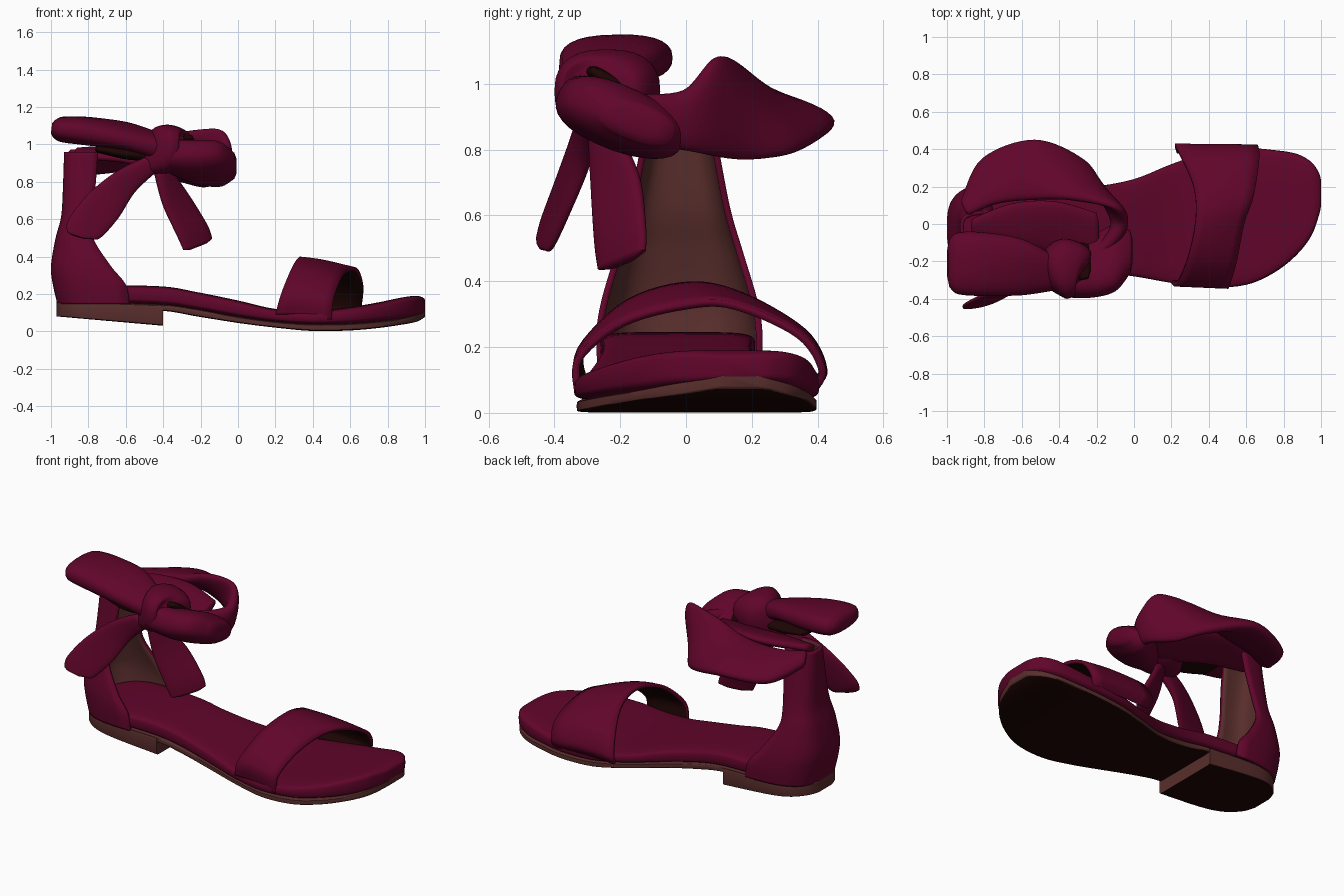
import bpy, bmesh, math
from mathutils import Vector


def material(name, rgb):
    m = bpy.data.materials.new(name)
    m.diffuse_color = (*rgb, 1)
    return m


BURGUNDY = material("burgundy leather", (0.118, 0.0015, 0.023))
BROWN = material("brown lining", (0.098, 0.027, 0.025))
DARK = material("dark sole", (0.012, 0.0015, 0.001))


def spline(pts, n):
    """Catmull-Rom through tuples of any length, n steps per span."""
    out = []
    for i in range(len(pts) - 1):
        p = [pts[max(i - 1, 0)], pts[i], pts[i + 1], pts[min(i + 2, len(pts) - 1)]]
        for k in range(n):
            t = k / n
            out.append(tuple(
                0.5 * (2 * b + (c - a) * t + (2 * a - 5 * b + 4 * c - d) * t * t
                       + (3 * b - a - 3 * c + d) * t ** 3) for a, b, c, d in zip(*p)))
    out.append(tuple(pts[-1]))
    return out


def power(v, e):
    return math.copysign(abs(v) ** e, v)


def skin(name, rows, mats, closed=True, angle=40, thickness=0):
    """Join rows of points into a surface; closed rows get end caps."""
    bm = bmesh.new()
    grid = [[bm.verts.new(p) for p in row] for row in rows]
    n = len(rows[0])
    for a, b in zip(grid, grid[1:]):
        for j in range(n if closed else n - 1):
            k = (j + 1) % n
            bm.faces.new((a[j], b[j], b[k], a[k]))
    if closed:
        bm.faces.new(grid[0])
        bm.faces.new(grid[-1])
        bmesh.ops.recalc_face_normals(bm, faces=bm.faces)
        bm.normal_update()
        if len(mats) > 1:  # underside takes the second colour
            for f in bm.faces:
                f.material_index = int(f.normal.z < -0.8)
    me = bpy.data.meshes.new(name)
    bm.to_mesh(me)
    bm.free()
    for m in mats:
        me.materials.append(m)
    ob = bpy.data.objects.new(name, me)
    bpy.context.collection.objects.link(ob)
    bpy.ops.object.select_all(action='DESELECT')
    ob.select_set(True)
    bpy.context.view_layer.objects.active = ob
    bpy.ops.object.shade_smooth_by_angle(angle=math.radians(angle))
    if thickness:
        s = ob.modifiers.new("lining", 'SOLIDIFY')
        s.thickness = thickness
        s.offset = -1
        s.material_offset = 1
    return ob


def ribbon(name, sections, mat=BURGUNDY):
    """Soft band: each section is centre xyz, half-width vector xyz, half-thickness."""
    s = spline(sections, 8)
    first, last = s[0], s[-1]
    s = [first[:3] + tuple(v * 0.6 for v in first[3:])] + s + \
        [last[:3] + tuple(v * 0.6 for v in last[3:])]
    rows = []
    for i, q in enumerate(s):
        c, w = Vector(q[:3]), Vector(q[3:6])
        tangent = Vector(s[min(i + 2, len(s) - 1)][:3]) - Vector(s[max(i - 2, 0)][:3])
        nrm = tangent.cross(w).normalized() * q[6]
        if i in (0, len(s) - 1):
            c += tangent.normalized() * (0.012 if i else -0.012)
        rows.append([c + w * power(math.cos(a), 0.8) + nrm * power(math.sin(a), 0.8)
                     for a in (math.tau * k / 28 for k in range(28))])
    return skin(name, rows, [mat], angle=60)


# Sole stations: x, y min, y max, outsole bottom, seam, footbed top
STATIONS = [
    (-0.97, -0.10, 0.05, 0.13, 0.15, 0.20), (-0.94, -0.17, 0.12, 0.13, 0.15, 0.21),
    (-0.85, -0.235, 0.19, 0.13, 0.15, 0.23), (-0.70, -0.26, 0.21, 0.125, 0.15, 0.245),
    (-0.40, -0.255, 0.20, 0.11, 0.14, 0.24), (-0.22, -0.255, 0.20, 0.08, 0.115, 0.21),
    (0.00, -0.28, 0.24, 0.045, 0.075, 0.165), (0.20, -0.315, 0.32, 0.02, 0.048, 0.12),
    (0.40, -0.34, 0.385, 0.002, 0.035, 0.11), (0.60, -0.325, 0.405, 0.005, 0.038, 0.13),
    (0.75, -0.26, 0.395, 0.018, 0.05, 0.155), (0.87, -0.165, 0.375, 0.035, 0.065, 0.18),
    (0.95, -0.06, 0.33, 0.05, 0.085, 0.19), (0.99, 0.05, 0.27, 0.07, 0.10, 0.18),
    (1.00, 0.10, 0.23, 0.08, 0.11, 0.165)]


def slab(name, stations, low, high, mats, e, inset=0.0):
    rows = []
    for q in spline(stations, 5):
        z0, z1 = low(q), high(q)
        cy, hw = (q[1] + q[2]) / 2, (q[2] - q[1]) / 2 - inset
        rows.append([(q[0], cy + hw * power(math.cos(a), e),
                      (z0 + z1) / 2 + (z1 - z0) / 2 * power(math.sin(a), e))
                     for a in (math.tau * k / 40 for k in range(40))])
    return skin(name, rows, mats)


# Footbed, outsole and low heel
slab("footbed", STATIONS, lambda q: q[4], lambda q: q[5], [BURGUNDY], 0.4)
slab("outsole", STATIONS, lambda q: q[3], lambda q: q[4] + 0.004, [BROWN, DARK], 0.2, 0.008)
slab("heel_block", STATIONS[:5], lambda q: 0.08 - 0.05 * (q[0] + 0.97) / 0.57,
     lambda q: q[4], [BROWN, DARK], 0.12, 0.004)

# Heel counter: U-shaped shell, levels of z, back x, front x, half-width
LEVELS = [(0.145, -0.965, -0.58, 0.25), (0.25, -0.99, -0.60, 0.252),
          (0.35, -1.0, -0.68, 0.235), (0.50, -0.975, -0.775, 0.19),
          (0.62, -0.945, -0.78, 0.155), (0.80, -0.935, -0.76, 0.12),
          (0.96, -0.93, -0.75, 0.09)]
rows = []
for z, xb, xf, hw in spline(LEVELS, 6):
    rows.append([(xf - (xf - xb) * max(math.cos(a), 0) ** 0.65,
                  -0.02 + hw * power(math.sin(a), 0.65), z)
                 for a in (math.pi * (k / 40 - 0.5) for k in range(41))])
skin("heel_counter", rows, [BURGUNDY, BROWN], closed=False, angle=60, thickness=0.02)

# Toe strap: arch between a rear and a front edge
rear = spline([(.20, -.32, .09), (.23, -.325, .20), (.29, -.18, .345), (.33, .02, .40),
               (.32, .20, .355), (.25, .37, .245), (.22, .43, .13), (.23, .395, .07)], 6)
front = spline([(.50, -.34, .06), (.51, -.335, .17), (.55, -.20, .28), (.59, 0, .335),
                (.64, .15, .335), (.67, .35, .245), (.66, .425, .13), (.64, .395, .06)], 6)
rows = []
for k in range(7):
    t = k / 6
    rows.append([Vector(a).lerp(Vector(b), t) + Vector((0, 0, 0.012 * math.sin(math.pi * t)))
                 for a, b in zip(rear, front)])
skin("toe_strap", rows, [BURGUNDY, DARK], closed=False, angle=60, thickness=0.022)

# Ankle strap: wide far side and narrower near side
ribbon("ankle_strap_far", [
    (-.90, .09, .93, .02, -.04, .03, .03), (-.77, .23, .905, .04, -.12, .05, .04),
    (-.53, .29, .925, 0, -.16, .05, .045), (-.30, .235, .925, -.03, -.10, .13, .045),
    (-.14, .13, .925, .04, -.04, .155, .035), (-.08, -.01, .89, .02, 0, .09, .04),
    (-.20, -.17, .90, 0, 0, .07, .04)])
ribbon("ankle_strap_near", [
    (-.86, -.02, .95, 0, .05, .02, .025), (-.65, 0, .95, 0, .11, .03, .03),
    (-.42, -.02, .93, 0, .14, .05, .035), (-.20, -.07, .91, 0, .13, .04, .03)])

# Bow: knot, two loops with dark openings, two tails
ribbon("bow_loop_rear", [
    (-.42, -.26, .99, 0, .09, .03, .06), (-.60, -.23, 1.045, 0, .15, .03, .065),
    (-.80, -.215, 1.07, 0, .17, .01, .075), (-.94, -.21, 1.08, 0, .165, 0, .068),
    (-.985, -.21, 1.085, 0, .13, 0, .045)])
ribbon("bow_loop_front", [
    (-.38, -.30, .94, 0, .08, -.04, .08), (-.23, -.235, .905, 0, .15, -.07, .095),
    (-.10, -.18, .895, 0, .17, -.08, .09), (-.02, -.15, .885, 0, .11, -.04, .055)])
ribbon("rear_loop_opening", [
    (-.75, -.20, .975, 0, .10, 0, .02), (-.60, -.22, .95, 0, .10, 0, .03),
    (-.48, -.22, .94, 0, .08, 0, .03)], DARK)
ribbon("front_loop_opening", [
    (-.29, -.20, .985, 0, .10, -.06, .03), (-.245, -.20, .985, 0, .09, -.06, .02)], DARK)
ribbon("bow_knot", [
    (-.51, -.27, .92, .02, 0, .06, .05), (-.46, -.255, .96, .01, 0, .12, .11),
    (-.38, -.24, .975, 0, 0, .13, .16), (-.30, -.24, .98, 0, 0, .105, .14),
    (-.27, -.25, .98, 0, 0, .06, .09)])
ribbon("bow_tail_rear", [
    (-.47, -.30, .89, .03, .01, -.04, .03), (-.60, -.32, .80, .05, .015, -.055, .025),
    (-.72, -.37, .67, .08, .01, -.065, .02), (-.82, -.42, .55, .085, .01, -.05, .018),
    (-.85, -.44, .515, .065, .01, -.02, .012)])
ribbon("bow_tail_front", [
    (-.40, -.25, .85, .04, .04, .01, .03), (-.33, -.215, .70, .07, .07, .02, .028),
    (-.245, -.20, .54, .08, .075, .025, .025), (-.215, -.195, .465, .075, .07, .03, .02)])
